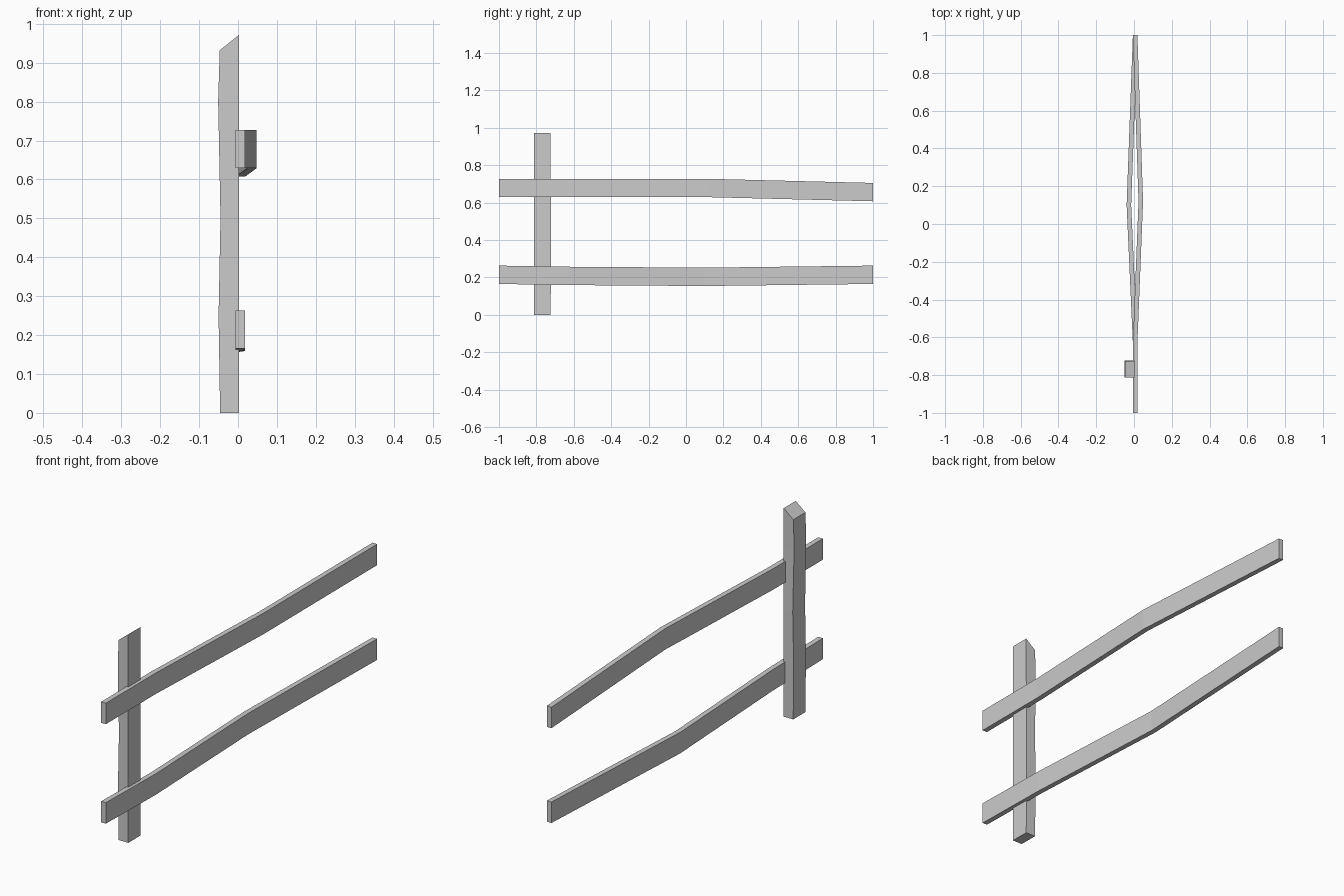
import bpy
import bmesh

cube = bpy.data.objects.get("Cube")
if cube:
    bpy.data.objects.remove(cube, do_unlink=True)

# One plain grey for all timber
grey = bpy.data.materials.new("grey_timber")
grey.use_nodes = True
COLOUR = (0.6, 0.6, 0.6, 1)
grey.diffuse_color = COLOUR
grey.node_tree.nodes["Principled BSDF"].inputs["Base Color"].default_value = COLOUR


def loft(name, rings):
    """Join four-cornered rings into a closed, flat-faced beam."""
    bm = bmesh.new()
    loops = [[bm.verts.new(p) for p in ring] for ring in rings]
    for a, b in zip(loops, loops[1:]):
        for i in range(4):
            j = (i + 1) % 4
            bm.faces.new((a[i], a[j], b[j], b[i]))
    bm.faces.new(loops[0])
    bm.faces.new(loops[-1])
    bmesh.ops.recalc_face_normals(bm, faces=bm.faces)
    mesh = bpy.data.meshes.new(name)
    bm.to_mesh(mesh)
    bm.free()
    mesh.materials.append(grey)
    obj = bpy.data.objects.new(name, mesh)
    bpy.context.collection.objects.link(obj)


def rail(name, stations, thick=0.024, depth=0.098):
    """Bent plank along y; each station is (y, near side x, top z)."""
    loft(name, [[(x, y, z), (x + thick, y, z),
                 (x + thick, y, z - depth), (x, y, z - depth)]
                for y, x, z in stations])


# Rails bowing to opposite sides
rail("upper_rail", [(-1, -0.006, 0.727), (-0.63, -0.006, 0.727),
                    (0.12, 0.024, 0.727), (1, -0.006, 0.705)])
rail("lower_rail", [(-1, -0.006, 0.263), (-0.63, -0.006, 0.257),
                    (0.1, -0.039, 0.252), (1, -0.006, 0.263)])

# Slightly uneven post with a slanted top: (outer x, outer z, inner z, back y)
INNER, FRONT = 0.003, -0.813
loft("post", [[(x, FRONT, zo), (INNER, FRONT, zi), (INNER, back, zi), (x, back, zo)]
              for x, zo, zi, back in [(-0.046, 0, 0, -0.724), (-0.05, 0.25, 0.25, -0.722),
                                      (-0.045, 0.5, 0.5, -0.722), (-0.051, 0.8, 0.8, -0.724),
                                      (-0.047, 0.932, 0.972, -0.724)]])
